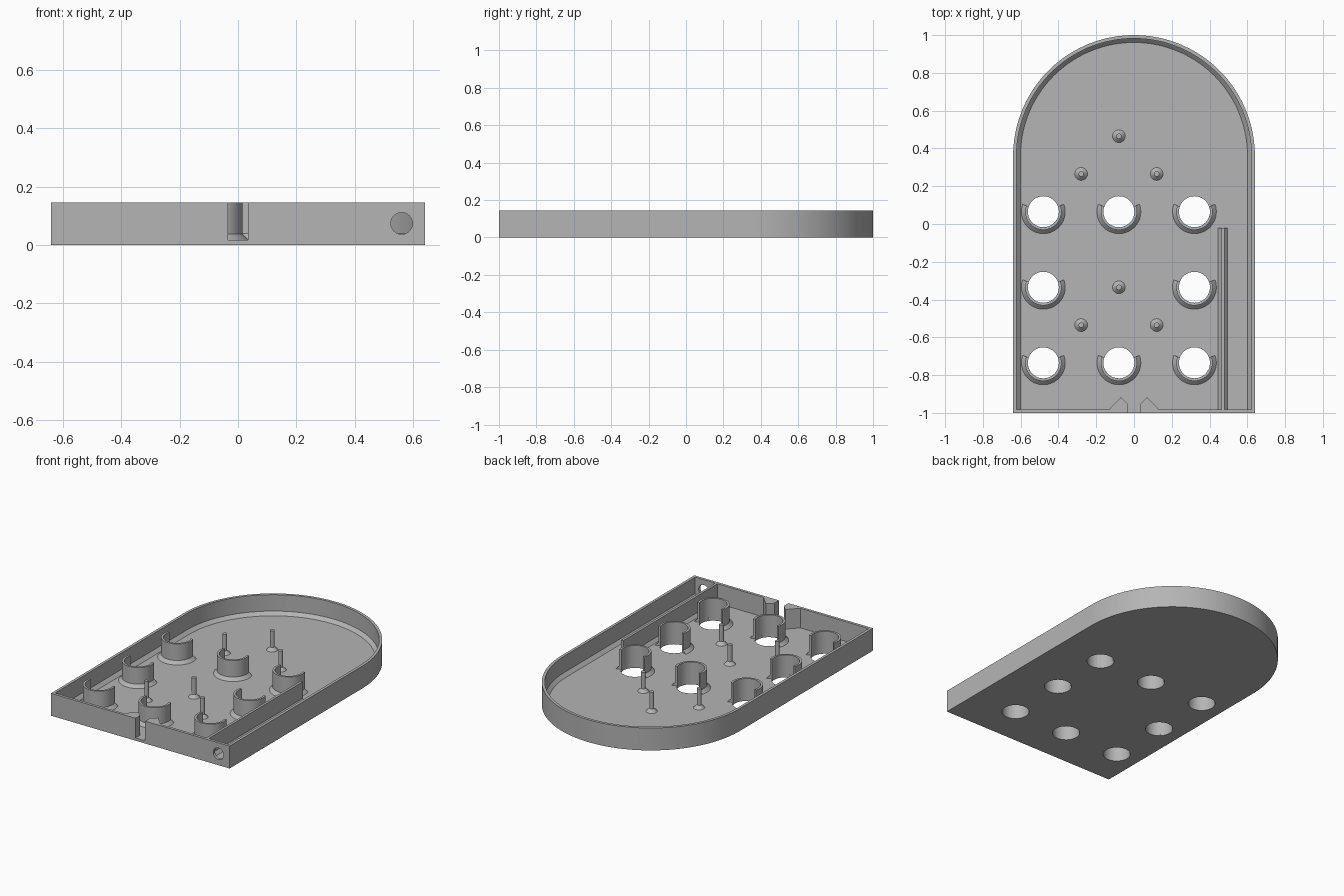
import bpy, bmesh
from math import cos, sin, pi, radians

if "Cube" in bpy.data.objects:
    bpy.data.objects.remove(bpy.data.objects["Cube"])

HALF, ARC_Y, TOP, FLOOR, WALL, FILLET = 0.64, 0.36, 0.145, 0.018, 0.018, 0.021

grey = bpy.data.materials.new("grey plastic")
grey.use_nodes = True
grey.diffuse_color = (0.46, 0.46, 0.46, 1)
grey.node_tree.nodes["Principled BSDF"].inputs["Base Color"].default_value = grey.diffuse_color


def loft(name, rings, closed=True):
    """Skin between equal rings of points; capped at both ends unless it closes on itself."""
    bm = bmesh.new()
    loops = [[bm.verts.new(p) for p in ring] for ring in rings]
    n = len(loops[0])
    for a, b in zip(loops, loops[1:]):
        for i in range(n):
            j = (i + 1) % n
            bm.faces.new((a[i], a[j], b[j], b[i]))
    bm.faces.new(loops[0])
    bm.faces.new(loops[-1])
    bmesh.ops.recalc_face_normals(bm, faces=bm.faces)
    mesh = bpy.data.meshes.new(name)
    bm.to_mesh(mesh)
    bm.free()
    mesh.materials.append(grey)
    obj = bpy.data.objects.new(name, mesh)
    bpy.context.collection.objects.link(obj)
    return obj


def prism(name, points, z0, z1):
    return loft(name, [[(x, y, z) for x, y in points] for z in (z0, z1)])


def circle(r, x=0, y=0, n=48):
    return [(x + r * cos(2 * pi * i / n), y + r * sin(2 * pi * i / n)) for i in range(n)]


def arch(inset, front, z, n=72):
    """Straight-sided outline with a half-round far end."""
    r = HALF - inset
    pts = [(r * cos(pi * i / n), ARC_Y + r * sin(pi * i / n), z) for i in range(n + 1)]
    return [(r, front, z)] + pts + [(-r, front, z)]


def cut(target, cutter):
    cutter.hide_render = True
    mod = target.modifiers.new("cut", "BOOLEAN")
    mod.operation, mod.solver, mod.object = "DIFFERENCE", "EXACT", cutter
    bpy.context.view_layer.objects.active = target
    bpy.ops.object.modifier_apply(modifier=mod.name)
    bpy.data.objects.remove(cutter)


# Tray with a hollow that slopes into the floor along sides and arc
tray = loft("tray", [arch(0, -1, 0), arch(0, -1, TOP)])
front_in = WALL - 1
cut(tray, loft("hollow", [arch(WALL + FILLET, front_in, FLOOR),
                          arch(WALL, front_in, FLOOR + FILLET),
                          arch(WALL, front_in, TOP + 0.1)]))

# Slot and launch hole in the front wall
slot = [(-0.034, -1.1), (0.034, -1.1), (0.034, -0.95), (-0.034, -0.95)]
cut(tray, prism("slot_cutter", slot, FLOOR, TOP + 0.1))
cut(tray, loft("launch_cutter", [[(x, y, z) for x, z in circle(0.037, 0.56, 0.074)]
                                 for y in (-1.1, -0.95)]))

# Holes through the floor, each with an open cup around its near side
HOLE, CUP, FLARE = 0.082, 0.096, 0.116
cup_section = [(HOLE, FLOOR - 0.008), (FLARE, FLOOR - 0.008), (FLARE, FLOOR),
               (CUP, FLOOR + 0.02), (CUP, TOP), (HOLE, TOP)]
parts = [tray]
for row in range(3):
    for col in range(3):
        if row == 1 and col == 1:
            continue
        cx, cy = -0.48 + 0.4 * col, 0.065 - 0.4 * row
        cut(tray, prism("hole_cutter", circle(HOLE, cx, cy), -0.1, 0.1))
        angles = [radians(160 + 220 * i / 36) for i in range(37)]
        parts.append(loft(f"cup_{row}_{col}", [
            [(cx + r * cos(a), cy + r * sin(a), z) for r, z in cup_section] for a in angles]))

# Pins with a flared foot
pin_section = [(0.034, FLOOR - 0.005), (0.034, FLOOR), (0.014, FLOOR + 0.02), (0.014, TOP)]
for i, (px, py) in enumerate([(-0.08, 0.465), (-0.28, 0.265), (0.12, 0.265),
                              (-0.08, -0.335), (-0.28, -0.535), (0.12, -0.535)]):
    parts.append(loft(f"pin_{i}", [[(x, y, z) for x, y in circle(r, px, py, 24)]
                                   for r, z in pin_section]))

# Launch lane divider with sloped foot
half_section = [(0.026, FLOOR - 0.005), (0.026, FLOOR), (0.008, FLOOR + 0.02), (0.008, TOP)]
section = half_section + [(-x, z) for x, z in reversed(half_section)]
parts.append(loft("lane_divider", [[(0.47 + x, y, z) for x, z in section]
                                   for y in (front_in - 0.005, -0.02)]))

# Pointed blocks on both sides of the slot
for side, name in ((-1, "right_slot_block"), (1, "left_slot_block")):
    outline = [(0.034, -0.99), (0.034, -0.952), (0.07, -0.917), (0.132, front_in), (0.132, -0.99)]
    parts.append(prism(name, [(side * x, y) for x, y in outline], FLOOR - 0.005, TOP))

# Smooth the round surfaces, keep the edges sharp
bpy.ops.object.select_all(action="DESELECT")
for obj in parts:
    obj.select_set(True)
bpy.context.view_layer.objects.active = tray
bpy.ops.object.shade_smooth_by_angle(angle=radians(30))
